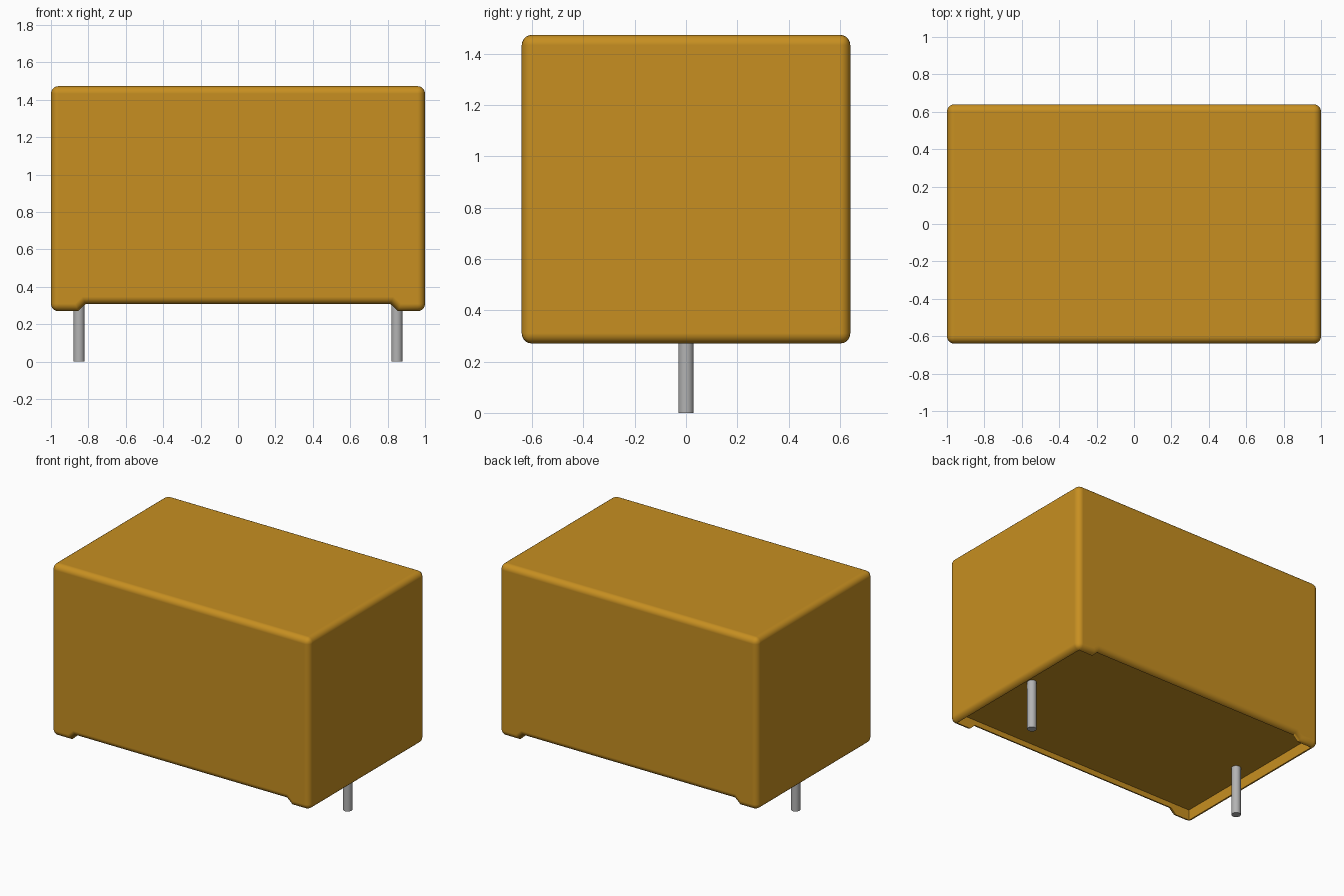
import bpy
import bmesh
from mathutils import Matrix

cube = bpy.data.objects.get("Cube")
if cube:
    bpy.data.objects.remove(cube, do_unlink=True)

HALF_X, HALF_Y = 1.0, 0.64
BOTTOM, TOP, FLOOR = 0.27, 1.473, 0.345
ARCH = 0.307          # height of the raised lower edge between the feet
ROUND, WALL = 0.04, 0.035
PIN_X, PIN_R = 0.85, 0.03


def material(name, color, metallic=0.0):
    mat = bpy.data.materials.new(name)
    mat.use_nodes = True
    mat.diffuse_color = color
    bsdf = mat.node_tree.nodes["Principled BSDF"]
    bsdf.inputs["Base Color"].default_value = color
    bsdf.inputs["Metallic"].default_value = metallic
    return mat


def make_object(name, bm, mat):
    bmesh.ops.recalc_face_normals(bm, faces=bm.faces)
    mesh = bpy.data.meshes.new(name)
    bm.to_mesh(mesh)
    bm.free()
    mesh.materials.append(mat)
    obj = bpy.data.objects.new(name, mesh)
    bpy.context.collection.objects.link(obj)
    return obj


def activate(obj):
    bpy.ops.object.select_all(action='DESELECT')
    obj.select_set(True)
    bpy.context.view_layer.objects.active = obj


amber = material("amber plastic", (0.57, 0.275, 0.015, 1))
steel = material("tinned metal", (0.45, 0.45, 0.45, 1))

# Case: front outline with two feet per side, extruded through the depth
right_half = [(0.815, ARCH), (0.855, BOTTOM), (HALF_X, BOTTOM), (HALF_X, TOP)]
outline = right_half + [(-x, z) for x, z in reversed(right_half)]
bm = bmesh.new()
face = bm.faces.new([bm.verts.new((x, -HALF_Y, z)) for x, z in outline])
extruded = bmesh.ops.extrude_face_region(bm, geom=[face], use_keep_orig=True)
moved = [v for v in extruded["geom"] if isinstance(v, bmesh.types.BMVert)]
bmesh.ops.translate(bm, verts=moved, vec=(0, 2 * HALF_Y, 0))
bmesh.ops.recalc_face_normals(bm, faces=bm.faces)

# Round the outline and the outer corners
rounded = []
for e in bm.edges:
    a, b = e.verts
    along_depth = abs(a.co.y - b.co.y) > 0.1
    if not along_depth or abs(a.co.x) > 0.99:
        rounded.append(e)
bmesh.ops.bevel(bm, geom=rounded, offset=ROUND, offset_type='OFFSET',
                segments=5, profile=0.5, affect='EDGES')
case = make_object("case", bm, amber)

# Shallow recess in the underside, leaving a thin rim
bm = bmesh.new()
bmesh.ops.create_cube(bm, size=1)
bmesh.ops.scale(bm, verts=bm.verts,
                vec=(2 * (HALF_X - WALL), 2 * (HALF_Y - WALL), FLOOR))
bmesh.ops.translate(bm, verts=bm.verts, vec=(0, 0, FLOOR / 2))
cutter = make_object("recess_cutter", bm, amber)
cutter.hide_render = True

activate(case)
cut = case.modifiers.new("recess", 'BOOLEAN')
cut.operation = 'DIFFERENCE'
cut.solver = 'EXACT'
cut.object = cutter
bpy.ops.object.modifier_apply(modifier=cut.name)
bpy.data.objects.remove(cutter, do_unlink=True)
bpy.ops.object.shade_smooth_by_angle(angle=0.6)
weighted = case.modifiers.new("flat sides", 'WEIGHTED_NORMAL')
weighted.keep_sharp = True

# Two round pins
for side, x in (("left", PIN_X), ("right", -PIN_X)):
    bm = bmesh.new()
    length = FLOOR + 0.01
    bmesh.ops.create_cone(bm, cap_ends=True, segments=24, radius1=PIN_R,
                          radius2=PIN_R, depth=length,
                          matrix=Matrix.Translation((x, 0, length / 2)))
    pin = make_object(side + "_pin", bm, steel)
    activate(pin)
    bpy.ops.object.shade_smooth_by_angle(angle=0.6)
